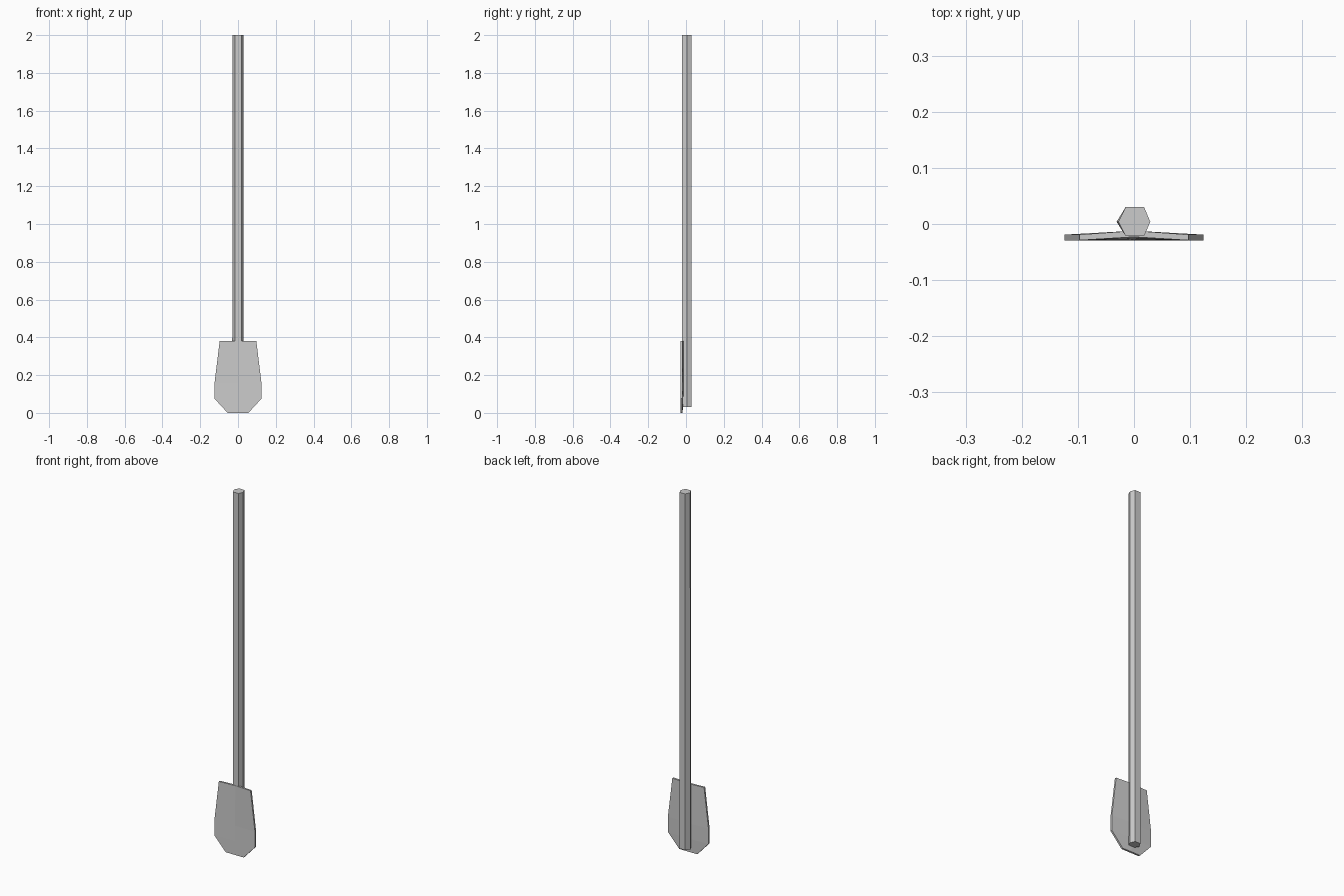
import bpy, bmesh

if "Cube" in bpy.data.objects:
    bpy.data.objects.remove(bpy.data.objects["Cube"])


def loft(name, rings):
    """Skin a stack of matching closed rings and cap both ends."""
    bm = bmesh.new()
    loops = [[bm.verts.new(p) for p in ring] for ring in rings]
    n = len(loops[0])
    for a, b in zip(loops, loops[1:]):
        for i in range(n):
            j = (i + 1) % n
            bm.faces.new((a[i], a[j], b[j], b[i]))
    bm.faces.new(loops[0][::-1])
    bm.faces.new(loops[-1])
    bmesh.ops.recalc_face_normals(bm, faces=bm.faces[:])
    mesh = bpy.data.meshes.new(name)
    bm.to_mesh(mesh)
    bm.free()
    obj = bpy.data.objects.new(name, mesh)
    bpy.context.collection.objects.link(obj)
    return obj


# Shaft: six-sided pole, its left edge leaning slightly from bottom to top
def hexagon(z, left):
    return [(-0.015, -0.0215, z), (0.018, -0.0215, z), (0.029, 0.004, z),
            (0.018, 0.03, z), (-0.015, 0.03, z), (left, 0.004, z)]


loft("shaft", [hexagon(0.03, -0.031), hexagon(2.0, -0.028)])


# Blade: thin plate, slightly dished in front and ridged behind
def section(z, half, front_mid, back_mid):
    return [(-half, -0.029, z), (0, front_mid, z), (half, -0.029, z),
            (half, -0.019, z), (0, back_mid, z), (-half, -0.019, z)]


loft("blade", [section(0.0, 0.055, -0.029, -0.018),
               section(0.075, 0.124, -0.028, -0.014),
               section(0.16, 0.124, -0.026, -0.012),
               section(0.38, 0.097, -0.023, -0.012)])
